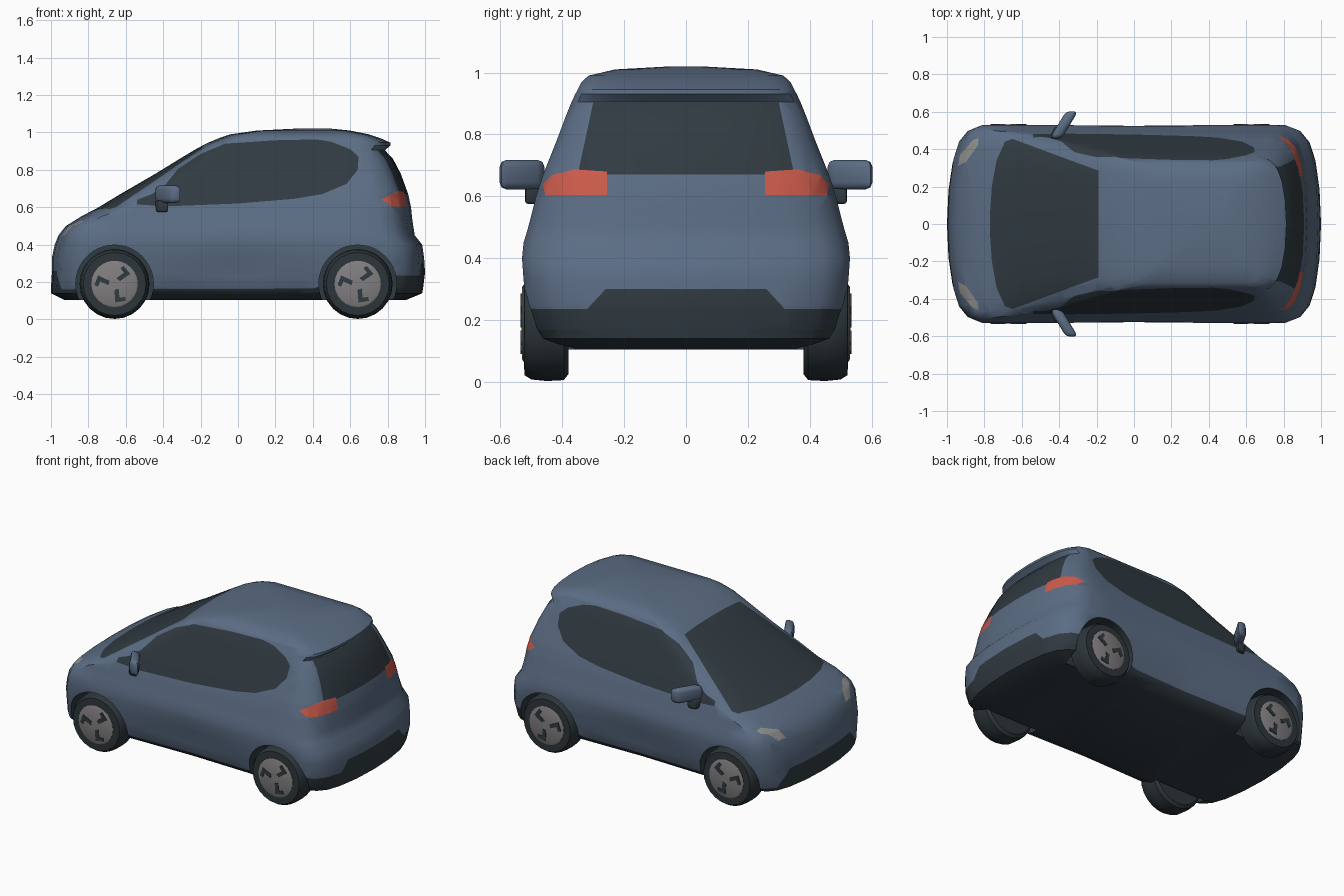
import bpy, bmesh, math
from mathutils import Vector, Matrix

if "Cube" in bpy.data.objects:
    bpy.data.objects.remove(bpy.data.objects["Cube"])


def material(name, rgb):
    m = bpy.data.materials.new(name)
    m.diffuse_color = (*rgb, 1)
    m.use_nodes = True
    m.node_tree.nodes["Principled BSDF"].inputs["Base Color"].default_value = m.diffuse_color
    return m


PAINT = material("blue_grey_paint", (0.105, 0.152, 0.23))
DARK = material("dark_glass_and_trim", (0.03, 0.043, 0.053))
RED = material("red_lamp", (0.60, 0.105, 0.07))
LAMP = material("pale_lamp", (0.28, 0.28, 0.27))
RIM = material("grey_rim", (0.22, 0.21, 0.215))
TYRE = material("dark_tyre", (0.026, 0.036, 0.042))


def make(name, bm, mats, angle=35):
    bmesh.ops.recalc_face_normals(bm, faces=bm.faces)
    me = bpy.data.meshes.new(name)
    bm.to_mesh(me)
    bm.free()
    ob = bpy.data.objects.new(name, me)
    bpy.context.collection.objects.link(ob)
    for m in mats:
        me.materials.append(m)
    smooth(ob, angle)
    return ob


def smooth(ob, angle):
    bpy.ops.object.select_all(action='DESELECT')
    ob.select_set(True)
    bpy.context.view_layer.objects.active = ob
    bpy.ops.object.shade_smooth_by_angle(angle=math.radians(angle))


def lathe(name, profile, centre, side, mat, n=24):
    """Revolve (radius, y) points about a wheel axle; both ends are closed."""
    bm = bmesh.new()
    rings = []
    for r, y in profile:
        rings.append([bm.verts.new((centre[0] + r * math.cos(2 * math.pi * i / n), side * y,
                                    centre[1] + r * math.sin(2 * math.pi * i / n)))
                      for i in range(n)])
    for a, b in zip(rings, rings[1:]):
        for i in range(n):
            bm.faces.new((a[i], a[(i + 1) % n], b[(i + 1) % n], b[i]))
    bm.faces.new(rings[0])
    bm.faces.new(rings[-1])
    return make(name, bm, [mat])


# Body levels: height, front x, rear x, half width, front bow, rear bow
LEVELS = [
    (0.105, -0.93, 0.90, 0.40, 1, 1), (0.14, -1.0, 0.985, 0.475, 1, 1),
    (0.17, -1.0, 0.99, 0.495, 1, 1), (0.25, -0.995, 1.0, 0.515, 1, 1),
    (0.33, -0.995, 0.995, 0.525, 1, 1), (0.40, -0.98, 0.985, 0.53, 0.95, 1),
    (0.45, -0.96, 0.945, 0.525, 0.8, 1), (0.50, -0.92, 0.937, 0.51, 0.6, 1),
    (0.55, -0.84, 0.93, 0.497, 0.6, 1), (0.60, -0.745, 0.925, 0.485, 0.9, 1),
    (0.67, -0.63, 0.91, 0.462, 0.9, 0.95), (0.78, -0.44, 0.87, 0.418, 0.8, 0.9),
    (0.86, -0.31, 0.828, 0.388, 0.7, 0.8), (0.905, -0.235, 0.785, 0.37, 0.6, 0.7),
    (0.93, -0.19, 0.815, 0.358, 0.5, 0.8), (0.945, -0.16, 0.815, 0.35, 0.5, 0.8),
    (0.97, -0.10, 0.76, 0.337, 0.5, 0.6), (0.99, -0.04, 0.70, 0.315, 0.5, 0.5),
    (1.01, 0.10, 0.60, 0.23, 0.5, 0.5), (1.02, 0.30, 0.50, 0.05, 0.3, 0.3)]
# Rounded end in plan: (inset from the end, share of half width)
CORNER = [(0, 0), (0.008, 0.36), (0.03, 0.66), (0.06, 0.84), (0.105, 0.945), (0.18, 1)]


def outline(z, xf, xr, w, fb, rb):
    half = [(xf + d * fb, w * s) for d, s in CORNER]
    a, b = xf + 0.18 * fb, xr - 0.18 * rb
    for i in range(1, 10):
        t = i / 10
        # waist tucked in between the wheels
        tuck = 0.05 * max(0, 1 - abs(t - 0.5) / 0.32) * max(0, 1 - abs(z - 0.24) / 0.2)
        half.append((a + (b - a) * t, w * (1 - tuck)))
    half += [(xr - d * rb, w * s) for d, s in reversed(CORNER)]
    ring = half + [(x, -y) for x, y in half[-2:0:-1]]
    return [(x, y, z) for x, y in ring]


bm = bmesh.new()
rings = [[bm.verts.new(p) for p in outline(*lv)] for lv in LEVELS]
n = len(rings[0])
for a, b in zip(rings, rings[1:]):
    for i in range(n):
        bm.faces.new((a[i], a[(i + 1) % n], b[(i + 1) % n], b[i]))
bm.faces.new(rings[0])
bm.faces.new(rings[-1])
body = make("body", bm, [PAINT, DARK, RED, LAMP])

# Wheel wells cut from the body
WHEELS = {"front": (-0.66, 0.19), "rear": (0.64, 0.19)}
WELL = 0.208
for end, c in WHEELS.items():
    for side in (-1, 1):
        cutter = lathe("well_cutter", [(WELL, 0.36), (WELL, 0.7)], c, side, DARK, 40)
        cutter.hide_render = True
        mod = body.modifiers.new("well", 'BOOLEAN')
        mod.operation, mod.solver, mod.object = 'DIFFERENCE', 'EXACT', cutter
        bpy.ops.object.select_all(action='DESELECT')
        bpy.context.view_layer.objects.active = body
        body.select_set(True)
        bpy.ops.object.modifier_apply(modifier=mod.name)
        bpy.data.objects.remove(cutter)


def inside(u, v, poly):
    hit = False
    for (a, b), (c, d) in zip(poly, poly[1:] + poly[:1]):
        if (b > v) != (d > v) and u < a + (v - b) * (c - a) / (d - b):
            hit = not hit
    return hit


def inlay(bm, poly, i, j, index, test):
    """Cut a 2D shape (on axes i, j) into the faces that pass the test, then colour it."""
    lo = [min(p[k] for p in poly) for k in (0, 1)]
    hi = [max(p[k] for p in poly) for k in (0, 1)]

    def near(f):
        for k, ax in enumerate((i, j)):
            vals = [v.co[ax] for v in f.verts]
            if max(vals) < lo[k] or min(vals) > hi[k]:
                return False
        return test(f.calc_center_median(), f.normal)

    for p, q in zip(poly, poly[1:] + poly[:1]):
        faces = [f for f in bm.faces if near(f)]
        geom = faces + list({e for f in faces for e in f.edges}) + list({v for f in faces for v in f.verts})
        co, no = Vector((0, 0, 0)), Vector((0, 0, 0))
        co[i], co[j] = p
        no[i], no[j] = q[1] - p[1], p[0] - q[0]
        bmesh.ops.bisect_plane(bm, geom=geom, dist=1e-5, plane_co=co, plane_no=no.normalized())
        bm.normal_update()
    for f in bm.faces:
        c = f.calc_center_median()
        if test(c, f.normal) and inside(c[i], c[j], poly):
            f.material_index = index


def both(half):
    return half + [(-u, v) for u, v in reversed(half)]


bm = bmesh.new()
bm.from_mesh(body.data)
bmesh.ops.triangulate(bm, faces=bm.faces)
bm.normal_update()
for f in bm.faces:
    f.material_index = 0

# Lower trim, sills and bumper panels
inlay(bm, [(-1.1, 0.05), (1.1, 0.05), (1.1, 0.235), (0.6, 0.235), (0.4, 0.165), (-1.1, 0.16)],
      0, 2, 1, lambda c, n: True)
inlay(bm, both([(0.33, 0.2), (0.32, 0.235), (0.26, 0.30)]), 1, 2, 1,
      lambda c, n: c.x > 0.85 and n.x > 0.2)
inlay(bm, both([(0.42, 0.12), (0.40, 0.17), (0.31, 0.26)]), 1, 2, 1,
      lambda c, n: c.x < -0.88 and n.x < -0.2)

# Side windows
window = [(-0.54, 0.615), (-0.38, 0.605), (0, 0.62), (0.3, 0.645), (0.45, 0.67), (0.58, 0.725),
          (0.64, 0.8), (0.645, 0.87), (0.6, 0.91), (0.5, 0.95), (0.42, 0.963), (0.2, 0.958),
          (-0.07, 0.94), (-0.2, 0.885), (-0.32, 0.805), (-0.39, 0.72), (-0.46, 0.67), (-0.54, 0.64)]
for s in (-1, 1):
    inlay(bm, window, 0, 2, 1, lambda c, n: s * c.y > 0.2 and s * n.y > 0.3)

# Windscreen and rear window
edge = [(-0.77, 0.05), (-0.76, 0.2), (-0.735, 0.34), (-0.69, 0.44), (-0.65, 0.455), (-0.19, 0.285)]
inlay(bm, edge + [(x, -y) for x, y in reversed(edge)], 0, 1, 1,
      lambda c, n: n.z > 0.15 and c.z > 0.5 and c.x < -0.1)
inlay(bm, both([(0.35, 0.67), (0.30, 0.903)]), 1, 2, 1,
      lambda c, n: c.x > 0.7 and n.x > 0.2)

# Tail lamps and head lamps
tail = [(0.255, 0.605), (0.455, 0.605), (0.463, 0.64), (0.43, 0.67), (0.36, 0.687), (0.255, 0.68)]
head = [(-0.94, 0.31), (-0.93, 0.37), (-0.86, 0.45), (-0.83, 0.46), (-0.835, 0.42), (-0.90, 0.33)]
for s in (-1, 1):
    inlay(bm, [(s * y, z) for y, z in tail], 1, 2, 2, lambda c, n: c.x > 0.72)
    inlay(bm, [(x, s * y) for x, y in head], 0, 1, 3, lambda c, n: c.z > 0.42 and n.z > 0)

# Dark well linings
for f in bm.faces:
    c = f.calc_center_median()
    for x, z in WHEELS.values():
        if math.hypot(c.x - x, c.z - z) < WELL:
            f.material_index = 1
bm.to_mesh(body.data)
bm.free()
smooth(body, 35)

# Wheels: tyre, rim disc and three hooked slots
SLOT = [(0.03, -0.012), (0.095, -0.03), (0.105, 0.025), (0.085, 0.03), (0.078, 0.0), (0.03, 0.012)]
for end, c in WHEELS.items():
    for side, tag in ((-1, "right"), (1, "left")):
        lathe(f"{end}_{tag}_tyre", [(0.165, 0.38), (0.184, 0.395), (0.187, 0.45), (0.182, 0.50),
                                    (0.168, 0.522), (0.12, 0.524)], c, side, TYRE)
        lathe(f"{end}_{tag}_rim", [(0.124, 0.50), (0.124, 0.526), (0.115, 0.53), (0.02, 0.532)],
              c, side, RIM)
        bm = bmesh.new()
        for k in range(3):
            ang = math.radians(50 + 120 * k)
            pts = [(c[0] + u * math.cos(ang) - v * math.sin(ang), side * 0.529,
                    c[1] + u * math.sin(ang) + v * math.cos(ang)) for u, v in SLOT]
            face = bm.faces.new([bm.verts.new(p) for p in pts])
            out = bmesh.ops.extrude_face_region(bm, geom=[face])["geom"]
            bmesh.ops.translate(bm, vec=(0, side * 0.006, 0),
                                verts=[g for g in out if isinstance(g, bmesh.types.BMVert)])
        make(f"{end}_{tag}_rim_slots", bm, [DARK])


# Door mirrors: slanted rounded housings on dark stalks
def block(name, centre, size, slant, side, bevel, mat):
    bm = bmesh.new()
    bmesh.ops.create_cube(bm, size=1, matrix=Matrix.Diagonal((*size, 1)))
    bmesh.ops.bevel(bm, geom=bm.edges[:], offset=bevel, segments=2, profile=0.5, affect='EDGES')
    for v in bm.verts:
        x, y, z = v.co
        v.co = (centre[0] + x + slant * y, side * (centre[1] + y), centre[2] + z)
    make(name, bm, [mat], 50)


for side, tag in ((-1, "right"), (1, "left")):
    block(f"{tag}_mirror", (-0.375, 0.53, 0.67), (0.065, 0.145, 0.095), 0.6, side, 0.022, PAINT)
    block(f"{tag}_mirror_stalk", (-0.41, 0.49, 0.605), (0.055, 0.06, 0.06), 0.4, side, 0.01, DARK)
